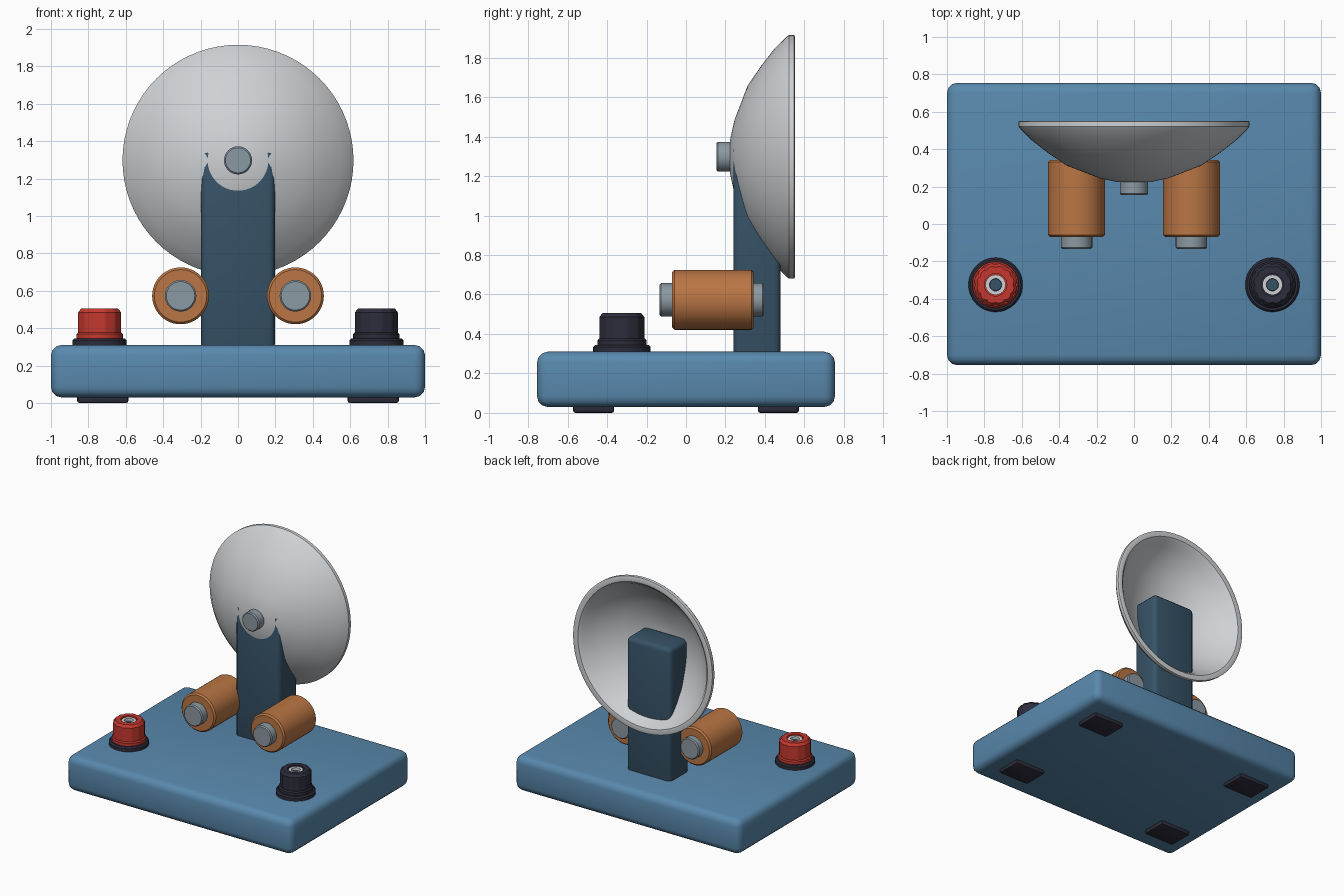
import bpy, bmesh
from math import cos, sin, pi, radians
from mathutils import Matrix, Vector

cube = bpy.data.objects.get("Cube")
if cube:
    bpy.data.objects.remove(cube, do_unlink=True)


def material(name, rgb, metallic=0.0):
    m = bpy.data.materials.new(name)
    m.use_nodes = True
    m.diffuse_color = (*rgb, 1)
    m.node_tree.nodes["Principled BSDF"].inputs["Base Color"].default_value = (*rgb, 1)
    return m


BLUE = material("base blue", (0.10, 0.25, 0.42))
NAVY = material("dark slate blue", (0.037, 0.085, 0.135))
COPPER = material("copper", (0.49, 0.18, 0.058))
STEEL = material("steel grey", (0.26, 0.32, 0.36))
SILVER = material("pale silver", (0.62, 0.64, 0.66))
RED = material("red plastic", (0.56, 0.04, 0.028))
BLACK = material("black plastic", (0.026, 0.026, 0.045))


def finish(bm, name, mat, angle=35):
    bmesh.ops.recalc_face_normals(bm, faces=bm.faces)
    me = bpy.data.meshes.new(name)
    bm.to_mesh(me)
    bm.free()
    me.materials.append(mat)
    ob = bpy.data.objects.new(name, me)
    bpy.context.collection.objects.link(ob)
    bpy.ops.object.select_all(action="DESELECT")
    ob.select_set(True)
    bpy.context.view_layer.objects.active = ob
    bpy.ops.object.shade_smooth_by_angle(angle=radians(angle))
    return ob


def box(name, lo, hi, bevel, mat, segments=3):
    lo, hi = Vector(lo), Vector(hi)
    bm = bmesh.new()
    bmesh.ops.create_cube(bm, size=1, matrix=Matrix.Translation((lo + hi) / 2)
                          @ Matrix.Diagonal((*(hi - lo), 1)))
    bmesh.ops.bevel(bm, geom=bm.edges[:], offset=bevel, segments=segments,
                    profile=0.5, affect="EDGES")
    return finish(bm, name, mat)


def lathe(name, profile, origin, mat, axis="Z", segs=48, flute=0.0):
    """Turn (radius, height) points about an axis; flute notches the outer wall."""
    bm = bmesh.new()
    rings = []
    for r, h in profile:
        if r == 0:
            rings.append([bm.verts.new((0, 0, h))] * segs)
            continue
        ring = []
        for k in range(segs):
            a = 2 * pi * k / segs
            q = r - flute if k % 3 == 0 and r > 0.08 else r
            ring.append(bm.verts.new((q * cos(a), q * sin(a), h)))
        rings.append(ring)
    for a, b in zip(rings, rings[1:]):
        for k in range(segs):
            n = (k + 1) % segs
            quad = list(dict.fromkeys((a[k], a[n], b[n], b[k])))
            bm.faces.new(quad)
    turn = Matrix.Rotation(-pi / 2, 4, "X") if axis == "Y" else Matrix()
    bm.transform(Matrix.Translation(origin) @ turn)
    return finish(bm, name, mat)


def rod(name, r, h0, h1, chamfer, origin, mat, axis="Z"):
    c = chamfer
    return lathe(name, [(0, h0), (r - c, h0), (r, h0 + c), (r, h1 - c), (r - c, h1), (0, h1)],
                 origin, mat, axis)


# Base slab and its four feet
box("base", (-1, -0.755, 0.03), (1, 0.755, 0.31), 0.055, BLUE)
for sx, side in ((-1, "right"), (1, "left")):
    for sy, end in ((-1, "front"), (1, "back")):
        x, y = sx * 0.723, sy * 0.468
        box(f"foot_{end}_{side}", (x - 0.137, y - 0.104, 0), (x + 0.137, y + 0.104, 0.06),
            0.012, BLACK, 2)

# Upright post carrying the gong
box("post", (-0.197, 0.24, 0.28), (0.197, 0.48, 1.37), 0.035, NAVY)

# Dished gong, open to the back, with a fixing bolt
shell = [(0, 0.22), (0.09, 0.224), (0.185, 0.245), (0.36, 0.312), (0.46, 0.38),
         (0.55, 0.45), (0.607, 0.508), (0.6175, 0.522), (0.6175, 0.548), (0.608, 0.552),
         (0.575, 0.548), (0.555, 0.53), (0.52, 0.475), (0.44, 0.40), (0.35, 0.335),
         (0.18, 0.266), (0.09, 0.247), (0, 0.243)]
lathe("gong", shell, (0, 0, 1.2975), SILVER, "Y", 72)
rod("gong_bolt", 0.075, 0.154, 0.238, 0.008, (0, 0, 1.2975), STEEL, "Y")

for sx, side, knob_mat in ((-1, "right", RED), (1, "left", BLACK)):
    # Wound coil on an iron core
    at = (sx * 0.307, 0, 0.573)
    rod(f"coil_{side}", 0.152, -0.07, 0.343, 0.012, at, COPPER, "Y")
    rod(f"coil_core_{side}", 0.084, -0.134, 0.395, 0.008, at, STEEL, "Y")

    # Terminal post: washer, fluted knob, metal socket
    at = (sx * 0.74, -0.325, 0)
    rod(f"terminal_washer_{side}", 0.145, 0.30, 0.345, 0.01, at, BLACK)
    rod(f"terminal_collar_{side}", 0.124, 0.335, 0.376, 0.008, at, knob_mat)
    lathe(f"terminal_knob_{side}",
          [(0, 0.37), (0.116, 0.37), (0.116, 0.485), (0.1, 0.505), (0.06, 0.505),
           (0.06, 0.47), (0, 0.47)], at, knob_mat, segs=36, flute=0.007)
    lathe(f"terminal_socket_{side}",
          [(0.054, 0.46), (0.054, 0.497), (0.033, 0.497), (0.033, 0.46)], at, SILVER, segs=32)
    rod(f"terminal_hole_{side}", 0.033, 0.46, 0.476, 0.002, at, NAVY)
